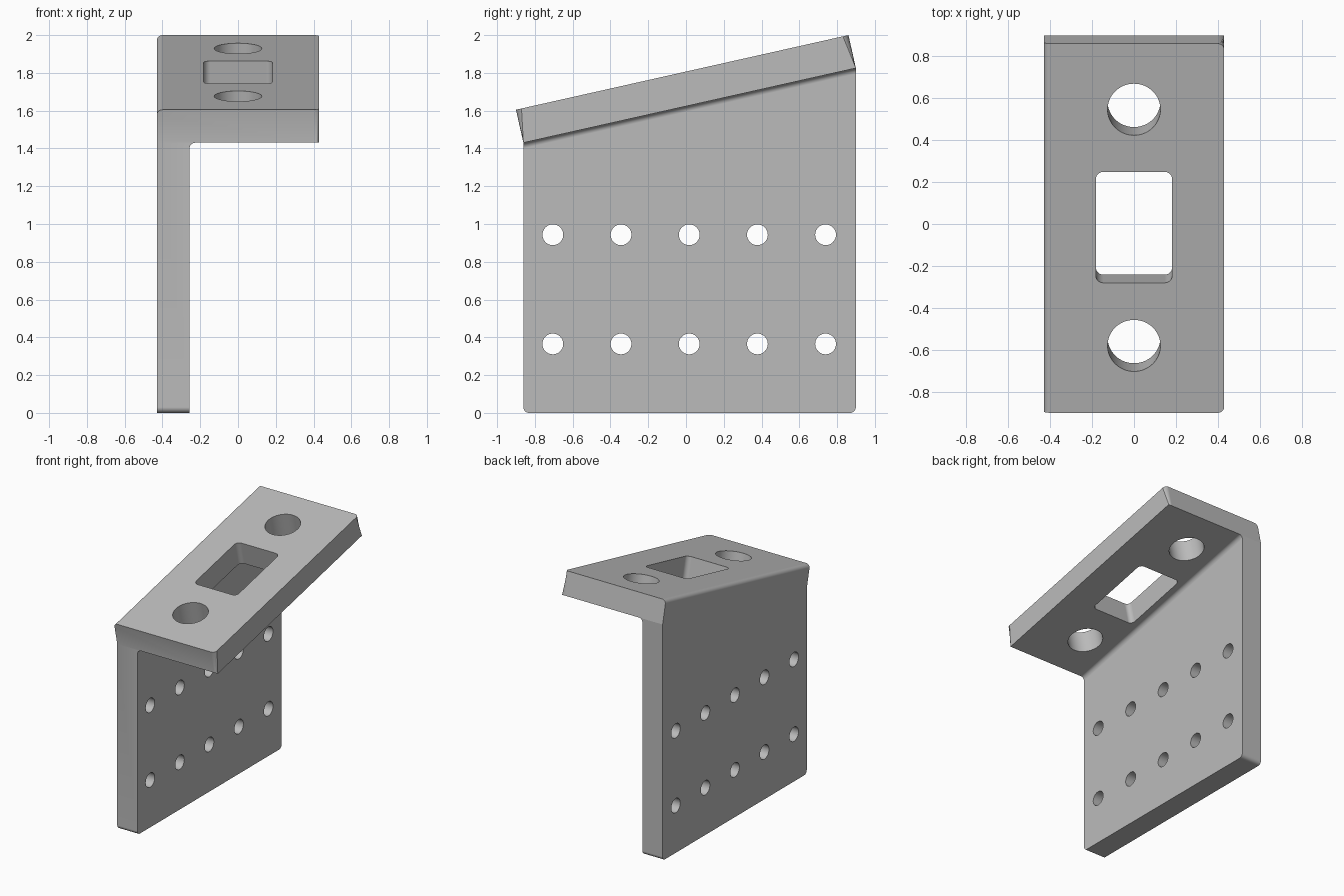
import bpy, bmesh
from math import atan2, cos, sin, pi
from mathutils import Matrix, Vector

if "Cube" in bpy.data.objects:
    bpy.data.objects.remove(bpy.data.objects["Cube"], do_unlink=True)

HALF_W, WALL_IN = 0.43, -0.257      # half width, inner face of the wall
LENGTH, THICK, R = 1.804, 0.179, 0.03
TILT = atan2(0.395, 1.76)
# Frame of the tilted plate: origin at the centre of its upper face
frame = Matrix.Translation((0, -0.02, 1.8025)) @ Matrix.Rotation(TILT, 4, 'X')


def arc(cx, cy, r, start, end, n=6):
    return [(cx + r * cos(start + (end - start) * i / n),
             cy + r * sin(start + (end - start) * i / n)) for i in range(n + 1)]


def add_prism(bm, points, push, matrix=Matrix()):
    """Closed outline swept along a vector."""
    face = bm.faces.new([bm.verts.new(matrix @ Vector(p)) for p in points])
    sweep = matrix.to_3x3() @ Vector(push)
    new = bmesh.ops.extrude_face_region(bm, geom=[face])["geom"]
    bmesh.ops.translate(bm, vec=sweep,
                        verts=[g for g in new if isinstance(g, bmesh.types.BMVert)])


def to_object(bm, name):
    bmesh.ops.recalc_face_normals(bm, faces=bm.faces)
    mesh = bpy.data.meshes.new(name)
    bm.to_mesh(mesh)
    bm.free()
    obj = bpy.data.objects.new(name, mesh)
    bpy.context.collection.objects.link(obj)
    return obj


def cut(obj, cutter, operation):
    cutter.hide_render = True
    mod = obj.modifiers.new("cut", 'BOOLEAN')
    mod.object, mod.operation, mod.solver = cutter, operation, 'EXACT'
    bpy.context.view_layer.objects.active = obj
    bpy.ops.object.modifier_apply(modifier=mod.name)
    bpy.data.objects.remove(cutter, do_unlink=True)


# Angle section with inner fillet and rounded outer edge
section = [(HALF_W, 0), (HALF_W, -THICK)]
section += arc(WALL_IN + R, -THICK - R, R, pi / 2, pi)
section += [(WALL_IN, -3), (-HALF_W, -3)]
section += arc(-HALF_W + R, -R, R, pi, pi / 2)
bm = bmesh.new()
add_prism(bm, [(x, -2, z) for x, z in section], (0, 4, 0), frame)
bracket = to_object(bm, "angle_bracket")

# Trim to the side outline: square plate ends, upright wall ends, flat base
front_low, front_top, back_top, back_low = [
    frame @ Vector((0, s * LENGTH / 2, z))
    for s, z in ((-1, -THICK), (-1, 0.2), (1, 0.2), (1, -THICK))]
outline = [(front_low.y, 0), front_low.yz, front_top.yz,
           back_top.yz, back_low.yz, (back_low.y, 0)]
bm = bmesh.new()
add_prism(bm, [(-1, p[0], p[1]) for p in outline], (2, 0, 0))
cut(bracket, to_object(bm, "side_outline"), 'INTERSECT')

# Round the free corners of the plate and the base corners of the wall
bm = bmesh.new()
bm.from_mesh(bracket.data)
normal = frame.to_3x3() @ Vector((0, 0, 1))
corners = []
for e in bm.edges:
    a, b = (v.co for v in e.verts)
    d = (b - a).normalized()
    tip = min(a.x, b.x) > HALF_W - 0.001 and abs(d.dot(normal)) > 0.99
    base = max(a.z, b.z) < 0.001 and abs(d.x) > 0.99
    if tip or base:
        corners.append(e)
bmesh.ops.bevel(bm, geom=corners, offset=R, segments=6, profile=0.5, affect='EDGES')
bm.to_mesh(bracket.data)
bm.free()

# Plate openings: two round holes and a rounded window
bm = bmesh.new()
for y in (-0.577, 0.577):
    ring = arc(0, y + 0.003, 0.126, 0, 2 * pi, 64)[:-1]
    add_prism(bm, [(x, v, -THICK - 0.05) for x, v in ring], (0, 0, 0.3), frame)
wx, wy, wr = 0.182, 0.271, 0.035
window = []
for i, (sx, sy) in enumerate(((1, 1), (-1, 1), (-1, -1), (1, -1))):
    window += arc(sx * (wx - wr), sy * (wy - wr) + 0.004, wr, i * pi / 2, (i + 1) * pi / 2)
add_prism(bm, [(x, v, -THICK - 0.05) for x, v in window], (0, 0, 0.3), frame)

# Two rows of bolt holes through the wall
for z in (0.365, 0.943):
    for i in range(-2, 3):
        ring = arc(0.017 + i * 0.361, z, 0.055, 0, 2 * pi, 40)[:-1]
        add_prism(bm, [(-0.5, y, h) for y, h in ring], (0.32, 0, 0))
cut(bracket, to_object(bm, "hole_cutters"), 'DIFFERENCE')

# Finish
grey = bpy.data.materials.new("plain_grey")
grey.use_nodes = True
grey.diffuse_color = (0.5, 0.5, 0.5, 1)
grey.node_tree.nodes["Principled BSDF"].inputs["Base Color"].default_value = (0.5, 0.5, 0.5, 1)
bracket.data.materials.clear()
bracket.data.materials.append(grey)
for face in bracket.data.polygons:
    face.material_index = 0

bpy.ops.object.select_all(action='DESELECT')
bracket.select_set(True)
bpy.context.view_layer.objects.active = bracket
bpy.ops.object.shade_smooth_by_angle(angle=pi / 6)
weighted = bracket.modifiers.new("flat_faces", 'WEIGHTED_NORMAL')
weighted.keep_sharp = True
